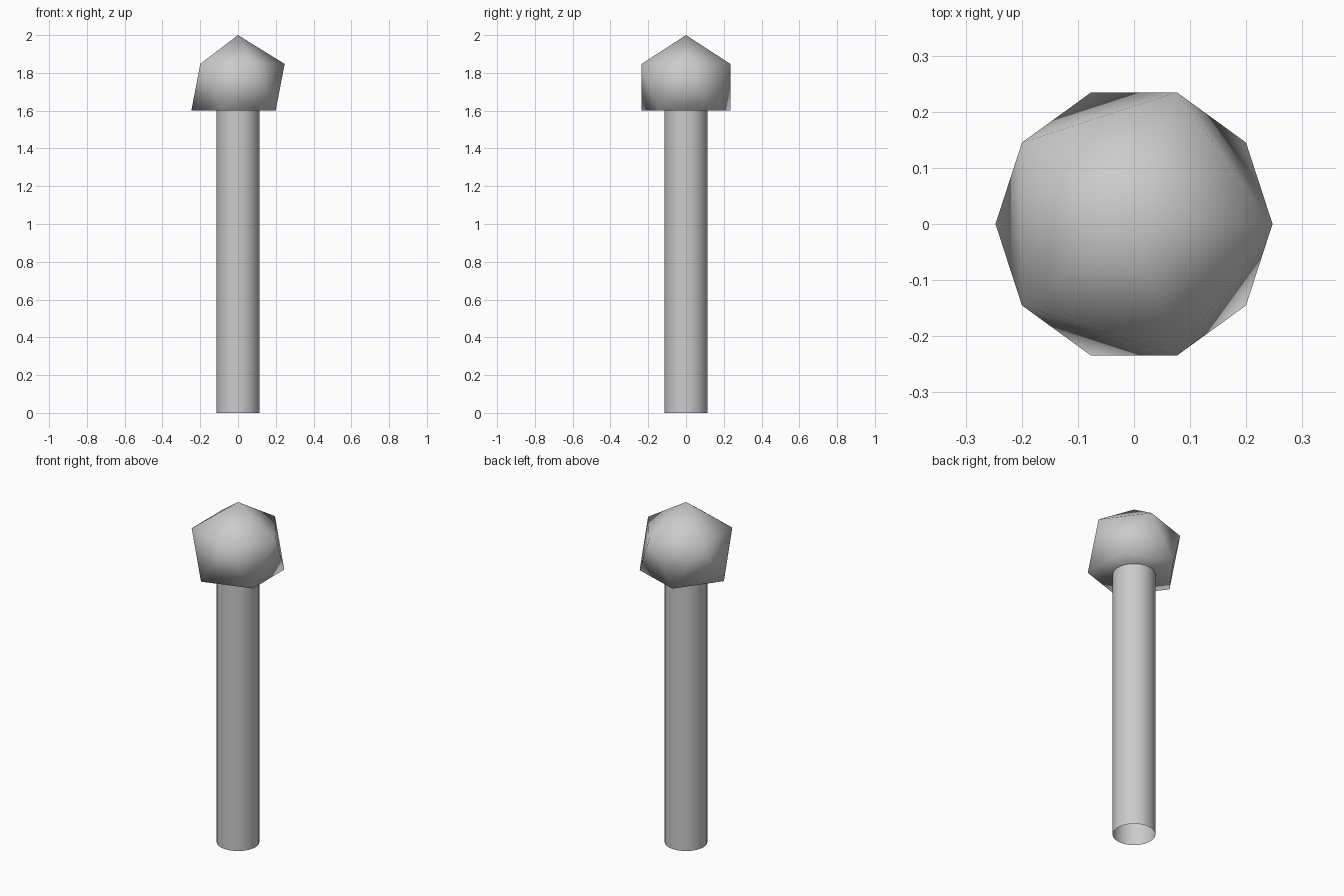
import bpy, bmesh

if "Cube" in bpy.data.objects:
    bpy.data.objects.remove(bpy.data.objects["Cube"])

POLE_RADIUS = 0.114
HEAD_RADIUS = 0.276
HEAD_Z = 2.0 - HEAD_RADIUS
RING_Z = HEAD_Z - HEAD_RADIUS / 5 ** 0.5   # lower ring of the head


def finish(name, bm):
    for f in bm.faces:
        f.smooth = True
    mesh = bpy.data.meshes.new(name)
    bm.to_mesh(mesh)
    bm.free()
    obj = bpy.data.objects.new(name, mesh)
    bpy.context.collection.objects.link(obj)
    return obj


# Pole: open-ended smooth tube
bm = bmesh.new()
bmesh.ops.create_cone(bm, cap_ends=False, segments=32, radius1=POLE_RADIUS,
                      radius2=POLE_RADIUS, depth=RING_Z)
bmesh.ops.translate(bm, verts=bm.verts, vec=(0, 0, RING_Z / 2))
finish("pole", bm)

# Head: smooth-shaded icosahedron with its lowest point pressed flat
bm = bmesh.new()
bmesh.ops.create_icosphere(bm, subdivisions=1, radius=HEAD_RADIUS)
bmesh.ops.translate(bm, verts=bm.verts, vec=(0, 0, HEAD_Z))
for v in bm.verts:
    v.co.z = max(v.co.z, RING_Z)
finish("head", bm)
